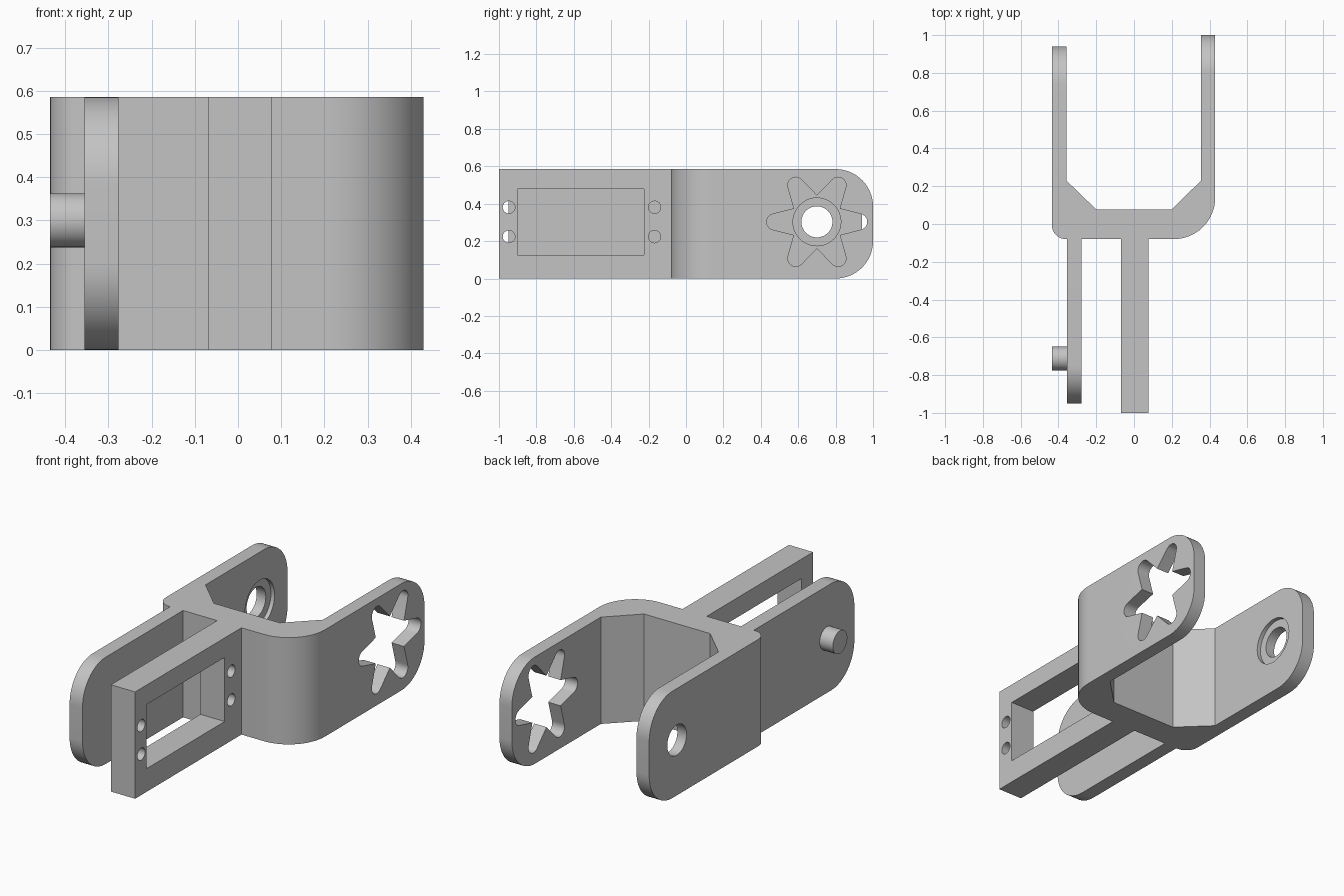
import bpy, bmesh, math
from mathutils import Vector

if "Cube" in bpy.data.objects:
    bpy.data.objects.remove(bpy.data.objects["Cube"])

H = 0.585          # overall height
MID = 0.303        # height of the joint axis

grey = bpy.data.materials.new("plain grey")
grey.diffuse_color = (0.55, 0.55, 0.55, 1)
grey.use_nodes = True
grey.node_tree.nodes["Principled BSDF"].inputs["Base Color"].default_value = grey.diffuse_color


def arc(cx, cy, r, a0, a1, n=16):
    return [(cx + r * math.cos(math.radians(a0 + (a1 - a0) * i / n)),
             cy + r * math.sin(math.radians(a0 + (a1 - a0) * i / n))) for i in range(n + 1)]


def prism(name, outline, lo, hi, axis):
    """Extrude an outline: (x, y) along z, or (y, z) along x."""
    bm = bmesh.new()
    place = (lambda p: (p[0], p[1], lo)) if axis == 'Z' else (lambda p: (lo, p[0], p[1]))
    face = bm.faces.new([bm.verts.new(place(p)) for p in outline])
    new = bmesh.ops.extrude_face_region(bm, geom=[face])['geom']
    step = Vector((0, 0, hi - lo)) if axis == 'Z' else Vector((hi - lo, 0, 0))
    bmesh.ops.translate(bm, vec=step, verts=[v for v in new if isinstance(v, bmesh.types.BMVert)])
    bmesh.ops.recalc_face_normals(bm, faces=bm.faces)
    mesh = bpy.data.meshes.new(name)
    bm.to_mesh(mesh)
    bm.free()
    mesh.materials.append(grey)
    ob = bpy.data.objects.new(name, mesh)
    bpy.context.collection.objects.link(ob)
    return ob


def circle(y, z, r, n=48):
    return arc(y, z, r, 0, 360, n)[:-1]


def cut(outline, lo, hi):
    """Remove a sideways prism from the body."""
    cutter = prism("cutter", outline, lo, hi, 'X')
    cutter.hide_render = True
    mod = body.modifiers.new("cut", 'BOOLEAN')
    mod.operation, mod.solver, mod.object = 'DIFFERENCE', 'EXACT', cutter
    bpy.context.view_layer.objects.active = body
    bpy.ops.object.modifier_apply(modifier=mod.name)
    bpy.data.objects.remove(cutter)


def round_end(y, s, lo, hi, r=0.2, m=0.1):
    """Trim a plate at y with rounded corners; s is the outward direction."""
    pts = [(y - s * r + s * a, b) for a, b in
           arc(0, H - r, r, 90, 0) + arc(0, r, r, 0, -90)]
    inner = y - s * r
    cut(pts + [(inner, -m), (y + s * m, -m), (y + s * m, H + m), (inner, H + m)], lo, hi)


# Body: fork arms, cross web, peg plate and window bar in one plan outline
plan = ([(-0.435, 1.0), (-0.435, -0.005)]
        + arc(-0.36, -0.005, 0.075, 180, 270, 10)[1:-1]
        + [(-0.355, -0.08), (-0.355, -1.0), (-0.277, -1.0), (-0.277, -0.08),
           (-0.07, -0.08), (-0.07, -1.0), (0.077, -1.0), (0.077, -0.08)]
        + arc(0.21, 0.14, 0.22, 270, 360, 20)
        + [(0.43, 1.04), (0.355, 1.04), (0.355, 0.23), (0.2, 0.077),
           (-0.2, 0.077), (-0.358, 0.23), (-0.358, 1.0)])
body = prism("bracket_body", plan, 0, H, 'Z')

# Rounded plate ends
round_end(0.94, 1, -0.6, -0.2)
round_end(1.0, 1, 0.2, 0.6)
round_end(-0.95, -1, -0.5, -0.2)

# Left arm: shaft hole and shallow recess on the inside
cut(circle(0.7, MID, 0.083), -0.6, -0.2)
cut(circle(0.7, MID, 0.128), -0.38, -0.2)

# Right arm: six-lobed horn socket
star = []
for k in range(6):
    c, s = math.cos(k * math.pi / 3), math.sin(k * math.pi / 3)
    lobe = arc(0.226, 0, 0.043, -80, 80, 10) + [(0.122, 0.0705)]
    star += [(0.7 + u * c - v * s, MID + u * s + v * c) for u, v in lobe]
cut(star, 0.2, 0.6)

# Window bar: rectangular opening and four screw holes
cut([(-0.9, 0.127), (-0.225, 0.127), (-0.225, 0.478), (-0.9, 0.478)], -0.17, 0.17)
for y in (-0.947, -0.168):
    for z in (0.224, 0.381):
        cut(circle(y, z, 0.033, 24), -0.17, 0.17)

# Pivot peg on the outside of the peg plate
peg = prism("pivot_peg", circle(-0.712, 0.3, 0.0625), -0.435, -0.35, 'X')

for ob in (body, peg):
    bpy.ops.object.select_all(action='DESELECT')
    ob.select_set(True)
    bpy.context.view_layer.objects.active = ob
    bpy.ops.object.shade_smooth_by_angle(angle=math.radians(30))
